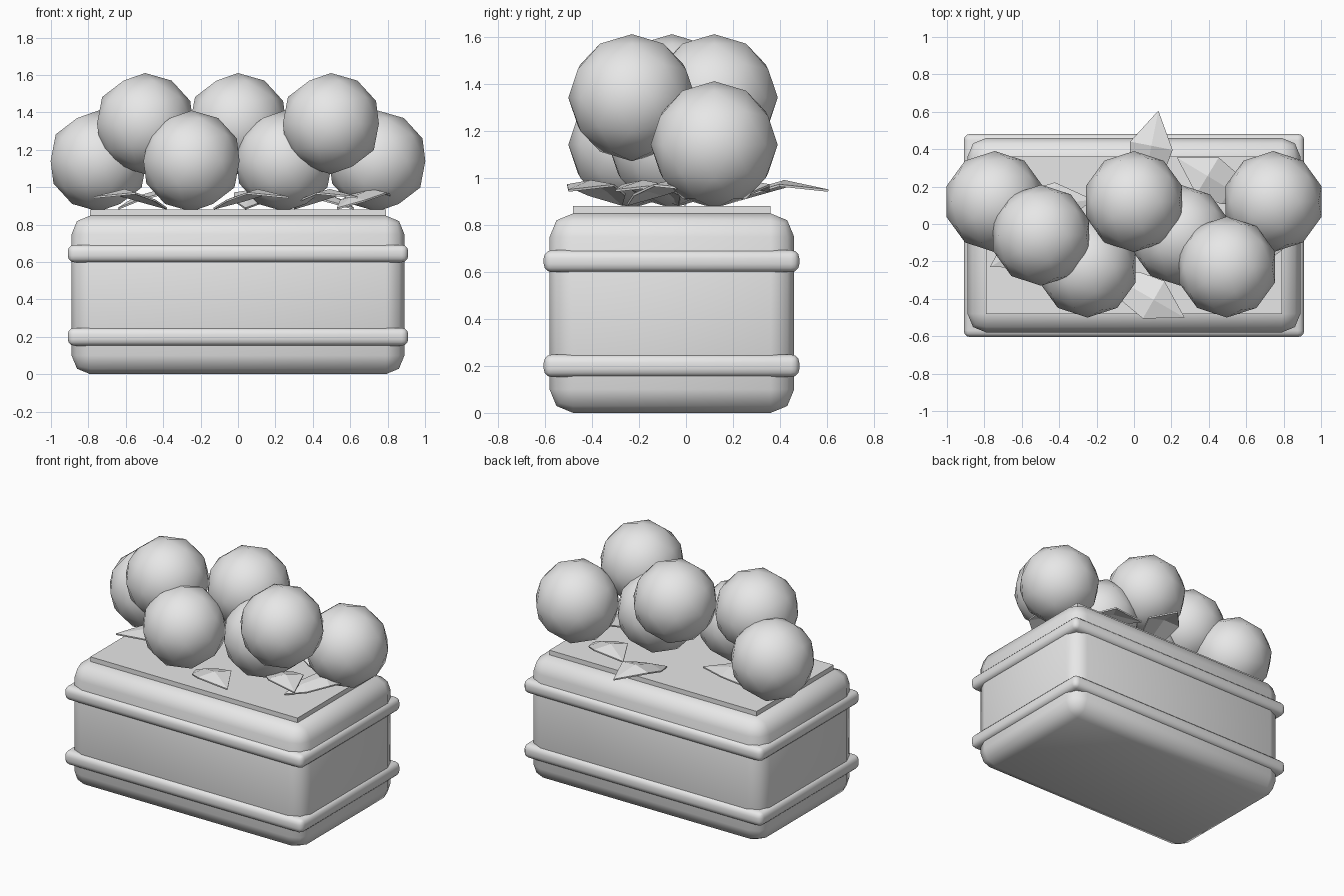
import bpy, bmesh
from mathutils import Vector

if "Cube" in bpy.data.objects:
    bpy.data.objects.remove(bpy.data.objects["Cube"])

grey = bpy.data.materials.new("light_grey")
grey.diffuse_color = (0.8, 0.8, 0.8, 1)
grey.use_nodes = True
grey.node_tree.nodes["Principled BSDF"].inputs["Base Color"].default_value = grey.diffuse_color


def finish(bm, name, smooth):
    bmesh.ops.recalc_face_normals(bm, faces=bm.faces)
    for f in bm.faces:
        f.smooth = smooth
    me = bpy.data.meshes.new(name)
    bm.to_mesh(me)
    bm.free()
    me.materials.append(grey)
    ob = bpy.data.objects.new(name, me)
    bpy.context.collection.objects.link(ob)
    return ob


def box(name, x, y0, y1, z0, z1, bevel=0):
    """Box symmetric in x, optionally with rounded edges."""
    bm = bmesh.new()
    bmesh.ops.create_cube(bm, size=1)
    for v in bm.verts:
        v.co = Vector((v.co.x * 2 * x,
                       (y0 + y1) / 2 + v.co.y * (y1 - y0),
                       (z0 + z1) / 2 + v.co.z * (z1 - z0)))
    if bevel:
        bmesh.ops.bevel(bm, geom=bm.edges[:], offset=bevel, segments=3 if bevel < 0.05 else 2,
                        profile=0.5, affect='EDGES', clamp_overlap=True)
    return finish(bm, name, bevel > 0)


# planter body, two raised bands and the soil slab
box("planter_body", 0.89, -0.58, 0.46, 0, 0.848, 0.1)
box("lower_band", 0.91, -0.605, 0.482, 0.152, 0.248, 0.035)
box("upper_band", 0.91, -0.605, 0.482, 0.598, 0.692, 0.035)
box("soil", 0.79, -0.48, 0.36, 0.80, 0.88)

# round blooms, alternating low and high, staggered in depth
depths = (0.12, -0.06, -0.23)
for i in range(7):
    bm = bmesh.new()
    bmesh.ops.create_icosphere(bm, subdivisions=2, radius=0.27)
    ob = finish(bm, f"bloom_{i + 1}", True)
    ob.location = (-0.745 + i * 0.2483, depths[i % 3], 1.34 if i % 2 else 1.14)


# folded leaf: rows of (distance back from tip, half width, height)
ROWS = ((0.19, 0.115, 0.985), (0.33, 0.09, 0.945))


def leaf(name, base, tip):
    base, tip = Vector(base), Vector(tip)
    length = (tip - base).length
    d = (tip - base) / length
    side = Vector((-d.y, d.x))

    bm = bmesh.new()

    def vert(back, across, z):
        p = tip - d * back + side * across
        return bm.verts.new((p.x, p.y, z))

    end = vert(0, 0, 0.945)
    root = vert(length, 0, 0.885)
    rows = [[vert(b, s * w, z - 0.018 * abs(s)) for s in (-1, 0, 1)] for b, w, z in ROWS]
    for k in (0, 1):
        bm.faces.new((end, rows[0][k], rows[0][k + 1]))
        bm.faces.new((rows[0][k], rows[1][k], rows[1][k + 1], rows[0][k + 1]))
        bm.faces.new((rows[1][k], root, rows[1][k + 1]))
    ob = finish(bm, name, False)
    thick = ob.modifiers.new("thickness", 'SOLIDIFY')
    thick.thickness = 0.01
    thick.offset = 0


# leaves lying around the stems: base point, tip point
LEAVES = (((0.04, 0.15), (0.13, 0.605)),
          ((-0.38, 0.0), (-0.77, -0.23)),
          ((-0.64, 0.08), (-0.22, 0.13)),
          ((0.62, 0.12), (0.23, 0.355)),
          ((-0.13, -0.27), (0.27, -0.5)),
          ((0.53, -0.25), (0.84, 0.08)),
          ((0.30, -0.03), (0.64, -0.30)))
for i, (b, t) in enumerate(LEAVES):
    leaf(f"leaf_{i + 1}", b, t)
